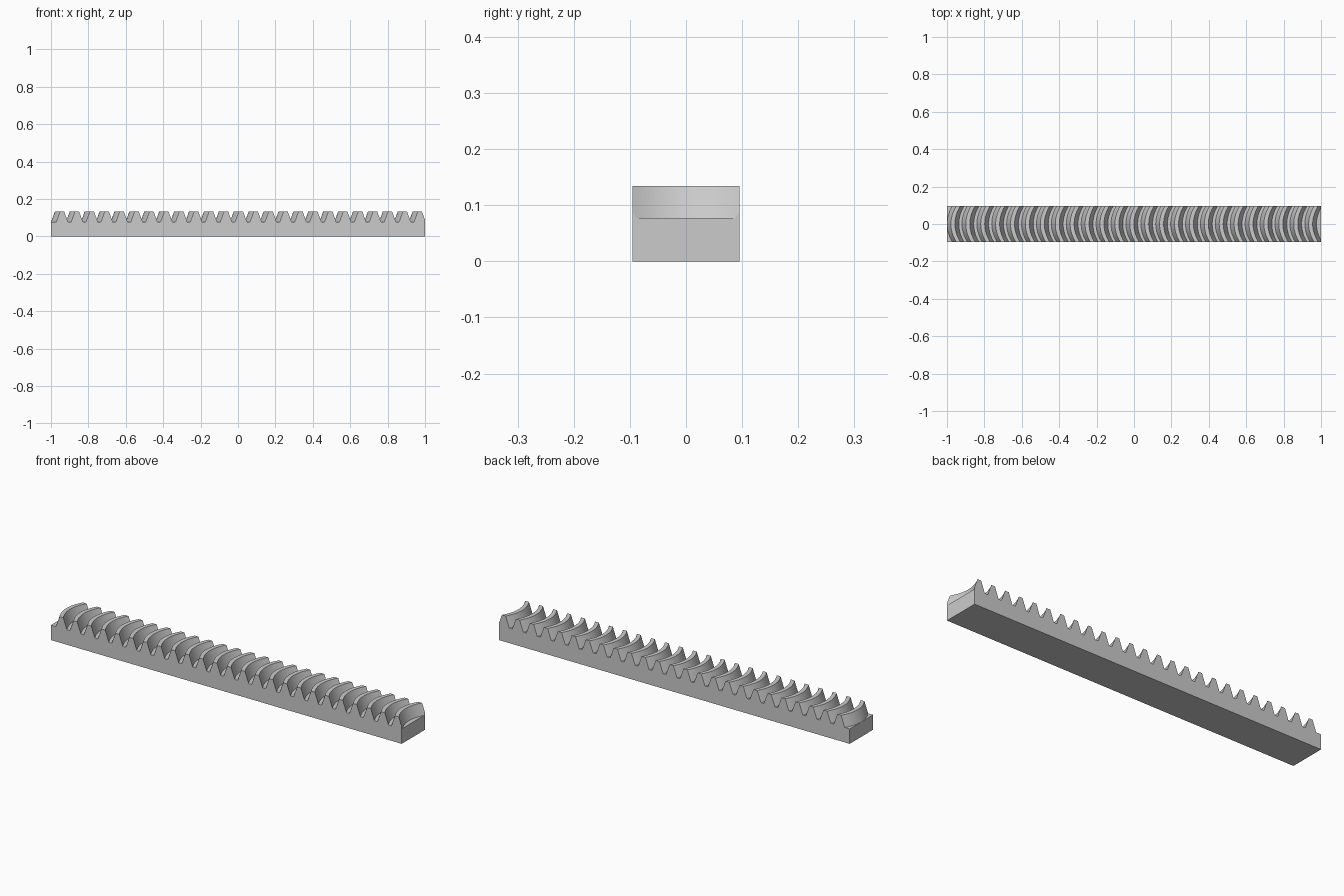
import bpy, bmesh, math

cube = bpy.data.objects.get("Cube")
if cube:
    bpy.data.objects.remove(cube)

TEETH, PITCH = 25, 0.0797
HALF_WIDTH, ROOT = 0.095, 0.077
BOW = 0.028            # how far the middle of a tooth sits towards -x
SLICES = 16
module = PITCH / math.pi
slope = math.tan(math.radians(20))
foot = PITCH / 4 + 1.25 * module * slope
tip = PITCH / 4 - module * slope
TOP = ROOT + 2.25 * module
last_centre = 1.004 - foot

# Rack outline seen from the front: trapezoid teeth above a plain bar
outline = [(-1.2, 0), (-1.2, ROOT)]
for i in range(TEETH):
    c = last_centre - (TEETH - 1 - i) * PITCH
    outline += [(c - foot, ROOT), (c - tip, TOP), (c + tip, TOP), (c + foot, ROOT)]
outline += [(1.2, ROOT), (1.2, 0)]

# Sweep the outline across the width along a bowed path
bm = bmesh.new()
rings = []
for j in range(SLICES + 1):
    u = 2 * j / SLICES - 1
    shift = BOW * (u * u - 1)
    rings.append([bm.verts.new((x + shift, u * HALF_WIDTH, z)) for x, z in outline])
n = len(outline)
for a, b in zip(rings, rings[1:]):
    for k in range(n):
        m = (k + 1) % n
        bm.faces.new((a[k], a[m], b[m], b[k]))
bm.faces.new(rings[0])
bm.faces.new(rings[-1])

# Trim both ends square and close them
for side in (-1, 1):
    bmesh.ops.bisect_plane(bm, geom=bm.verts[:] + bm.edges[:] + bm.faces[:],
                           plane_co=(side, 0, 0), plane_no=(side, 0, 0),
                           clear_outer=True)
    rim = [e for e in bm.edges if e.is_boundary]
    bmesh.ops.holes_fill(bm, edges=rim, sides=0)
bmesh.ops.recalc_face_normals(bm, faces=bm.faces[:])

mesh = bpy.data.meshes.new("gear_rack")
bm.to_mesh(mesh)
bm.free()
rack = bpy.data.objects.new("gear_rack", mesh)
bpy.context.collection.objects.link(rack)

# Plain grey material
grey = bpy.data.materials.new("light_grey")
grey.use_nodes = True
colour = (0.6, 0.6, 0.6, 1)
grey.diffuse_color = colour
for node in grey.node_tree.nodes:
    if node.type == "BSDF_PRINCIPLED":
        node.inputs["Base Color"].default_value = colour
mesh.materials.append(grey)

bpy.context.view_layer.objects.active = rack
rack.select_set(True)
bpy.ops.object.shade_smooth_by_angle(angle=math.radians(15))
